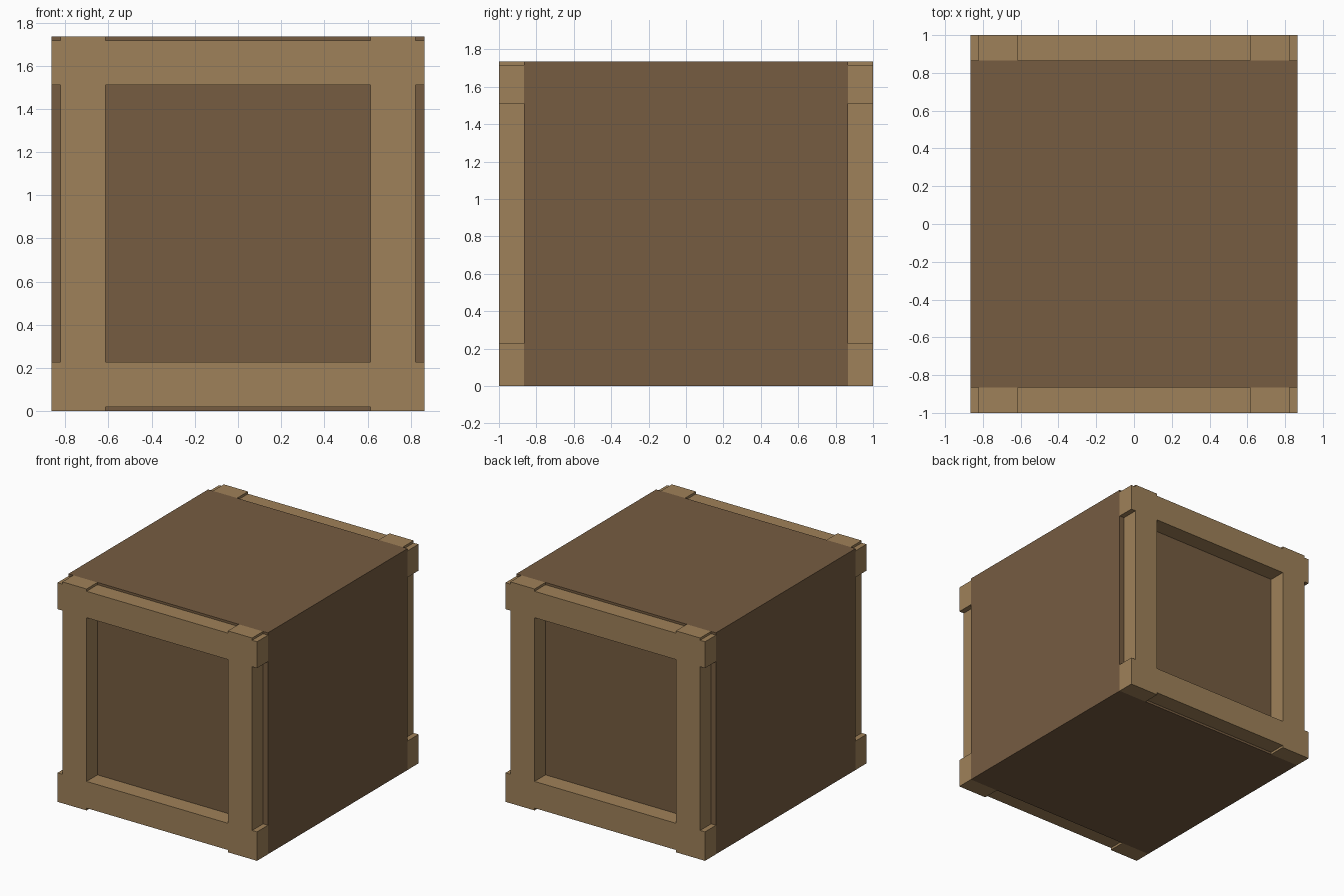
import bpy, bmesh

if "Cube" in bpy.data.objects:
    bpy.data.objects.remove(bpy.data.objects["Cube"])

H = 0.865      # half width of the crate body
TOP = 1.735    # height


def material(name, rgb):
    m = bpy.data.materials.new(name)
    m.diffuse_color = (*rgb, 1)
    m.use_nodes = True
    m.node_tree.nodes["Principled BSDF"].inputs["Base Color"].default_value = m.diffuse_color
    return m


light = material("light wood", (0.347, 0.220, 0.100))
dark = material("dark wood", (0.181, 0.107, 0.053))


def add(name, bm, mat):
    bmesh.ops.recalc_face_normals(bm, faces=bm.faces)
    me = bpy.data.meshes.new(name)
    bm.to_mesh(me)
    bm.free()
    me.materials.append(mat)
    ob = bpy.data.objects.new(name, me)
    bpy.context.collection.objects.link(ob)
    return ob


# Crate body
bm = bmesh.new()
bmesh.ops.create_cube(bm, size=2)
for v in bm.verts:
    v.co = (v.co.x * H, v.co.y * H, TOP if v.co.z > 0 else 0)
add("crate_body", bm, dark)

# End frames: a grid of cells, with the window and the edge notches left out
xs = [-H, -0.823, -0.613, 0.613, 0.823, H]
zs = [0, 0.018, 0.227, 1.51, 1.717, TOP]


def kept(i, j):
    window = i == 2 and j == 2
    edge_notch = (i in (0, 4) and j == 2) or (i == 2 and j in (0, 4))
    top_corner = i in (0, 4) and j == 4
    return not (window or edge_notch or top_corner)


for name, side in (("front_frame", -1), ("back_frame", 1)):
    bm = bmesh.new()
    grid = [[bm.verts.new((x, side, z)) for z in zs] for x in xs]
    for i in range(5):
        for j in range(5):
            if kept(i, j):
                bm.faces.new((grid[i][j], grid[i + 1][j],
                              grid[i + 1][j + 1], grid[i][j + 1]))
    loose = [v for v in bm.verts if not v.link_faces]
    bmesh.ops.delete(bm, geom=loose, context='VERTS')
    ext = bmesh.ops.extrude_face_region(bm, geom=bm.faces[:], use_keep_orig=True)
    for g in ext["geom"]:
        if isinstance(g, bmesh.types.BMVert):
            g.co.y = side * H
    add(name, bm, light)
